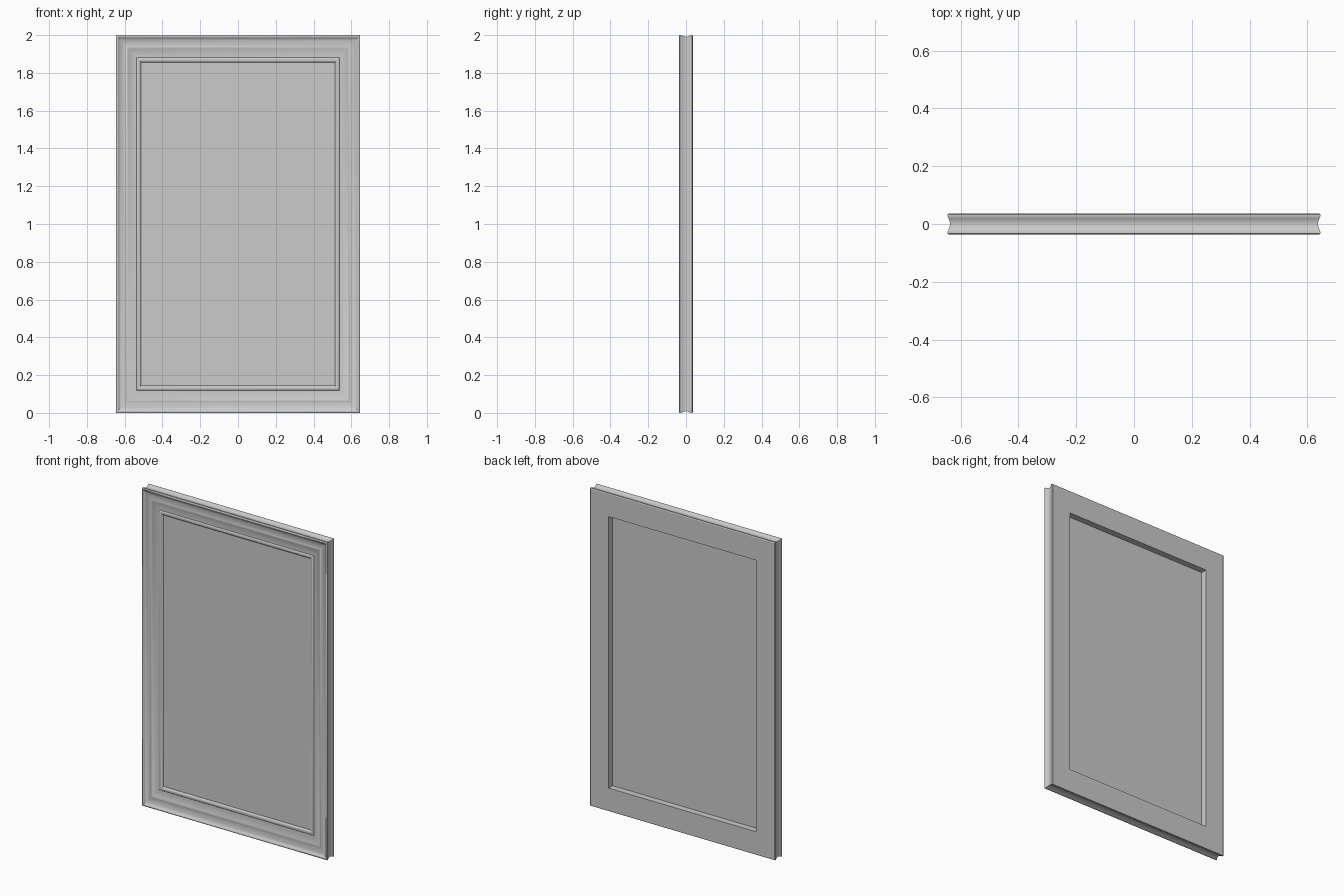
import bpy, bmesh, math

if "Cube" in bpy.data.objects:
    bpy.data.objects.remove(bpy.data.objects["Cube"])

HALF_W, HEIGHT = 0.645, 2.0
INNER = 0.132


def arc(p0, p1, bulge, n=6):
    """Points from p0 to p1, bowed sideways by bulge."""
    (x0, y0), (x1, y1) = p0, p1
    length = math.hypot(x1 - x0, y1 - y0)
    nx, ny = -(y1 - y0) / length, (x1 - x0) / length
    pts = []
    for i in range(n):
        t = i / n
        b = bulge * math.sin(math.pi * t)
        pts.append((x0 + (x1 - x0) * t + nx * b, y0 + (y1 - y0) * t + ny * b))
    return pts


# Moulding section: (distance in from the outer edge, y)
profile = [(INNER, 0.036), (0.004, 0.036), (0.0, 0.033)]
profile += arc((0.0, 0.026), (0.0, -0.026), 0.008, 8)       # hollow outer side
profile += [(0.0, -0.026)]
profile += arc((0.0, -0.033), (0.012, -0.033), -0.004, 4)   # outer lip
profile += arc((0.012, -0.033), (0.052, -0.022), 0.004, 6)  # cove
profile += [(0.052, -0.022), (0.055, -0.024)]
profile += arc((0.060, -0.024), (0.095, -0.013), 0.002, 5)  # inner slope
profile += [(0.095, -0.013), (0.108, -0.013)]
profile += arc((0.110, -0.015), (0.126, -0.015), -0.003, 5) # sight bead
profile += [(0.126, -0.015), (INNER, -0.009)]

# Frame: mitred sweep of the section round the rectangle
bm = bmesh.new()
rings = []
for sx, top in ((-1, 0), (1, 0), (1, 1), (-1, 1)):
    rings.append([bm.verts.new((sx * (HALF_W - d), y, HEIGHT - d if top else d))
                  for d, y in profile])
n = len(profile)
for k in range(4):
    a, b = rings[k], rings[(k + 1) % 4]
    for i in range(n):
        j = (i + 1) % n
        bm.faces.new((a[i], a[j], b[j], b[i]))
bmesh.ops.recalc_face_normals(bm, faces=bm.faces)
mesh = bpy.data.meshes.new("frame_moulding")
bm.to_mesh(mesh)
bm.free()
frame = bpy.data.objects.new("frame_moulding", mesh)
bpy.context.collection.objects.link(frame)
bpy.context.view_layer.objects.active = frame
frame.select_set(True)
bpy.ops.object.shade_smooth_by_angle(angle=math.radians(35))

# Flat panel filling the opening
bpy.ops.mesh.primitive_cube_add(size=1, location=(0, -0.006, HEIGHT / 2))
panel = bpy.context.object
panel.name = "picture_panel"
panel.scale = (2 * (HALF_W - INNER) + 0.004, 0.005, HEIGHT - 2 * INNER + 0.004)
# Top and bottom rails are slightly wider than the stiles
for v in frame.data.vertices:
    d = min(v.co.z, HEIGHT - v.co.z)
    extra = 0.014 * d / INNER
    v.co.z += extra if v.co.z < 1 else -extra
panel.scale.z -= 0.028
